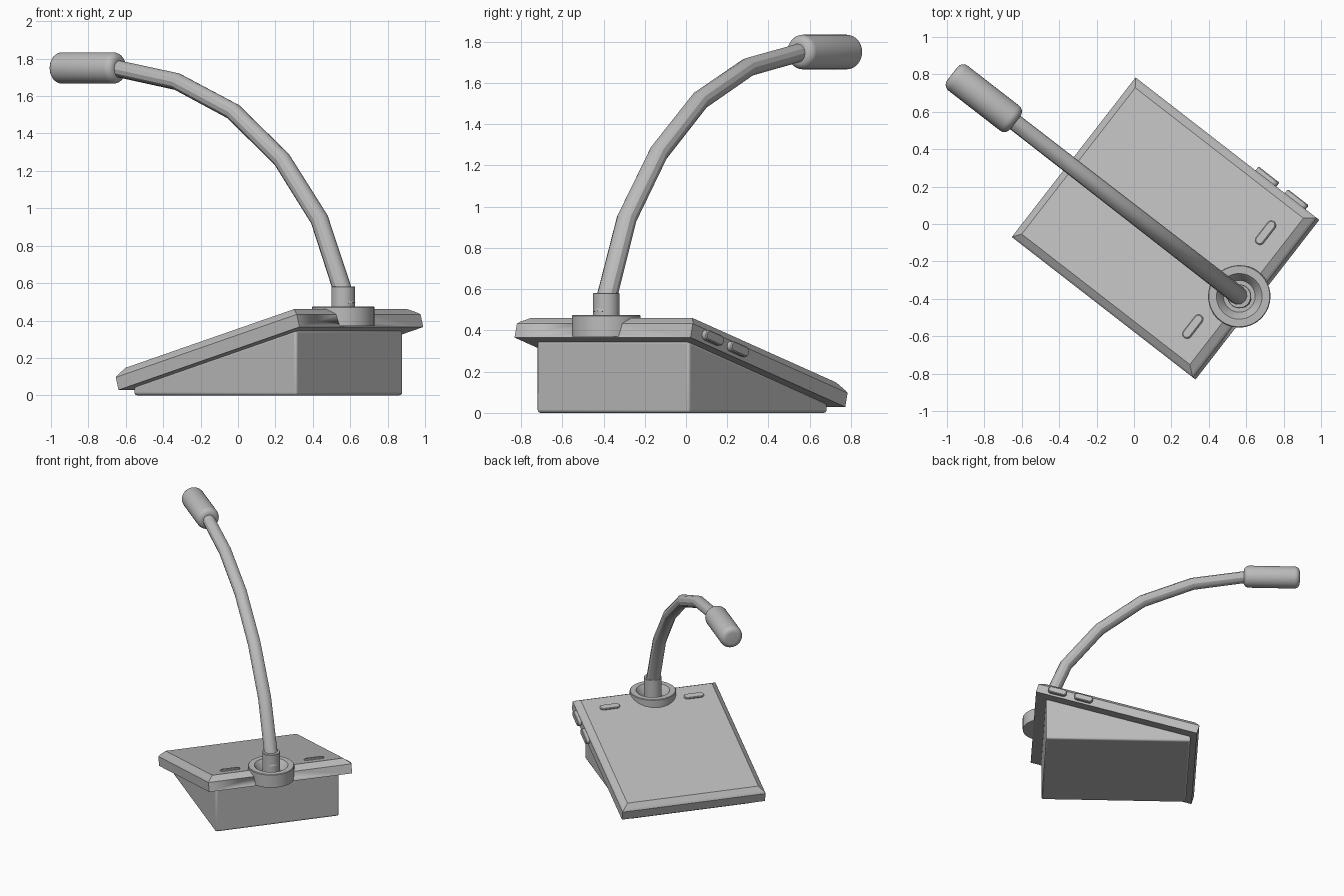
import bpy, bmesh
from math import pi, cos, sin, atan, radians
from mathutils import Matrix, Vector

cube = bpy.data.objects.get("Cube")
if cube:
    bpy.data.objects.remove(cube)

grey = bpy.data.materials.new("mid grey")
grey.use_nodes = True
GREY = (0.5, 0.5, 0.5, 1)
grey.diffuse_color = GREY
grey.node_tree.nodes["Principled BSDF"].inputs["Base Color"].default_value = GREY

# Desk frame: local x runs towards the high edge, local y along it
BASE = Matrix.Translation((0.17, -0.025, 0)) @ Matrix.Rotation(radians(-37.8), 4, "Z")
SLOPE = 0.275
TILT = BASE @ Matrix.Translation((0.0075, 0, 0.197)) @ Matrix.Rotation(-atan(SLOPE), 4, "Y")
STEM = BASE @ Matrix.Translation((0.532, -0.045, 0))


def finish(name, bm, matrix, angle=35):
    bmesh.ops.recalc_face_normals(bm, faces=bm.faces)
    mesh = bpy.data.meshes.new(name)
    bm.to_mesh(mesh)
    bm.free()
    mesh.transform(matrix)
    mesh.materials.append(grey)
    obj = bpy.data.objects.new(name, mesh)
    bpy.context.collection.objects.link(obj)
    smooth(obj, angle)
    return obj


def smooth(obj, angle=35):
    bpy.ops.object.select_all(action="DESELECT")
    obj.select_set(True)
    bpy.context.view_layer.objects.active = obj
    bpy.ops.object.shade_smooth_by_angle(angle=radians(angle))


def loft(name, loops, matrix, angle=35):
    """Skin a stack of equal-length closed loops and cap both ends."""
    bm = bmesh.new()
    rings = [[bm.verts.new(p) for p in loop] for loop in loops]
    n = len(rings[0])
    for low, high in zip(rings, rings[1:]):
        for i in range(n):
            j = (i + 1) % n
            bm.faces.new((low[i], low[j], high[j], high[i]))
    bm.faces.new(rings[0])
    bm.faces.new(rings[-1])
    return finish(name, bm, matrix, angle)


def lathe(name, profile, matrix, sides=40):
    loops = [[(r * cos(2 * pi * i / sides), r * sin(2 * pi * i / sides), z)
              for i in range(sides)] for r, z in profile]
    return loft(name, loops, matrix)


def pill(name, length, width, height, matrix):
    """Stadium-shaped button lying along local x."""
    def outline(r, z):
        pts = []
        for side in (1, -1):
            for k in range(9):
                t = -pi / 2 + pi * k / 8
                pts.append((side * ((length - width) / 2 + r * cos(t)), side * r * sin(t), z))
        return pts
    r, soft = width / 2, 0.005
    return loft(name, [outline(r, -0.02), outline(r, height - soft),
                       outline(r - soft, height)], matrix)


def rect(hx, hy, z):
    return [(-hx, -hy, z), (hx, -hy, z), (hx, hy, z), (-hx, hy, z)]


# Wedge body under the panel
body_loops = []
for y in (-0.467, 0.467):
    body_loops.append([(x, y, z) for x, z in
                       ((-0.56, 0), (0.54, 0), (0.54, 0.35), (-0.56, 0.048))])
body = loft("wedge_body", body_loops, BASE)
bevel = body.modifiers.new("soft_edges", "BEVEL")
bevel.width = 0.014
bevel.segments = 3
bevel.limit_method = "ANGLE"

# Tilted panel with chamfered rim
HX, HY = 0.635, 0.54
panel = loft("sloped_panel", [rect(HX - inset, HY - inset, h) for inset, h in
             ((0, 0), (0, 0.07), (0.01, 0.082), (0.045, 0.111))], TILT, 10)

# Round well cut through the panel for the collar
cutter = lathe("well_cutter", [(0.145, 0.385), (0.145, 0.6)], STEM)
cutter.hide_render = True
cut = panel.modifiers.new("well", "BOOLEAN")
cut.operation = "DIFFERENCE"
cut.solver = "EXACT"
cut.object = cutter
bpy.ops.object.select_all(action="DESELECT")
panel.select_set(True)
bpy.context.view_layer.objects.active = panel
bpy.ops.object.modifier_apply(modifier=cut.name)
bpy.data.objects.remove(cutter)

# Recessed collar and the socket standing in it
lathe("collar", [(0.167, 0.37), (0.167, 0.47), (0.163, 0.474), (0.122, 0.474),
                 (0.118, 0.47), (0.085, 0.41)], STEM)
lathe("socket", [(0.064, 0.4), (0.064, 0.578), (0.061, 0.582), (0.045, 0.582)], STEM)

# Gooseneck bent in straight sections
curve = bpy.data.curves.new("gooseneck", "CURVE")
curve.dimensions = "3D"
curve.bevel_depth = 0.049
curve.bevel_resolution = 4
curve.use_fill_caps = True
path = [(0.02, 0.48), (-0.012, 0.58), (-0.161, 0.94), (-0.415, 1.26), (-0.743, 1.516),
        (-1.124, 1.677), (-1.56, 1.752)]
spline = curve.splines.new("POLY")
spline.points.add(len(path) - 1)
for i, (point, (x, z)) in enumerate(zip(spline.points, path)):
    point.co = (*(STEM @ Vector((x, 0, z))), 1)
    point.radius = 1.04 - 0.02 * i
curve.materials.append(grey)
neck = bpy.data.objects.new("gooseneck", curve)
bpy.context.collection.objects.link(neck)
bpy.ops.object.select_all(action="DESELECT")
neck.select_set(True)
bpy.context.view_layer.objects.active = neck
bpy.ops.object.convert(target="MESH")
smooth(bpy.context.view_layer.objects.active, 30)

# Capsule head with rounded ends
START, END, R, ROUND = 1.515, 1.942, 0.084, 0.04
arc = [(R - ROUND + ROUND * sin(k * pi / 10), ROUND * (1 - cos(k * pi / 10))) for k in range(6)]
head = [(r, START + d) for r, d in arc] + [(r, END - d) for r, d in reversed(arc)]
lathe("capsule_head", head,
      STEM @ Matrix.Translation((0, 0, 1.75)) @ Matrix.Rotation(-pi / 2, 4, "Y"), 32)

# Two buttons on the panel face
for side, y in (("left", 0.31), ("right", -0.325)):
    pill("top_button_" + side, 0.15, 0.05, 0.012,
         TILT @ Matrix.Translation((0.475, y, 0.111)) @ Matrix.Rotation(pi / 2, 4, "Z"))

# Two buttons on the panel's side edge
for label, x in (("upper", 0.478), ("lower", 0.272)):
    pill("side_button_" + label, 0.145, 0.05, 0.027,
         TILT @ Matrix.Translation((x, HY, 0.042)) @ Matrix.Rotation(-pi / 2, 4, "X"))
